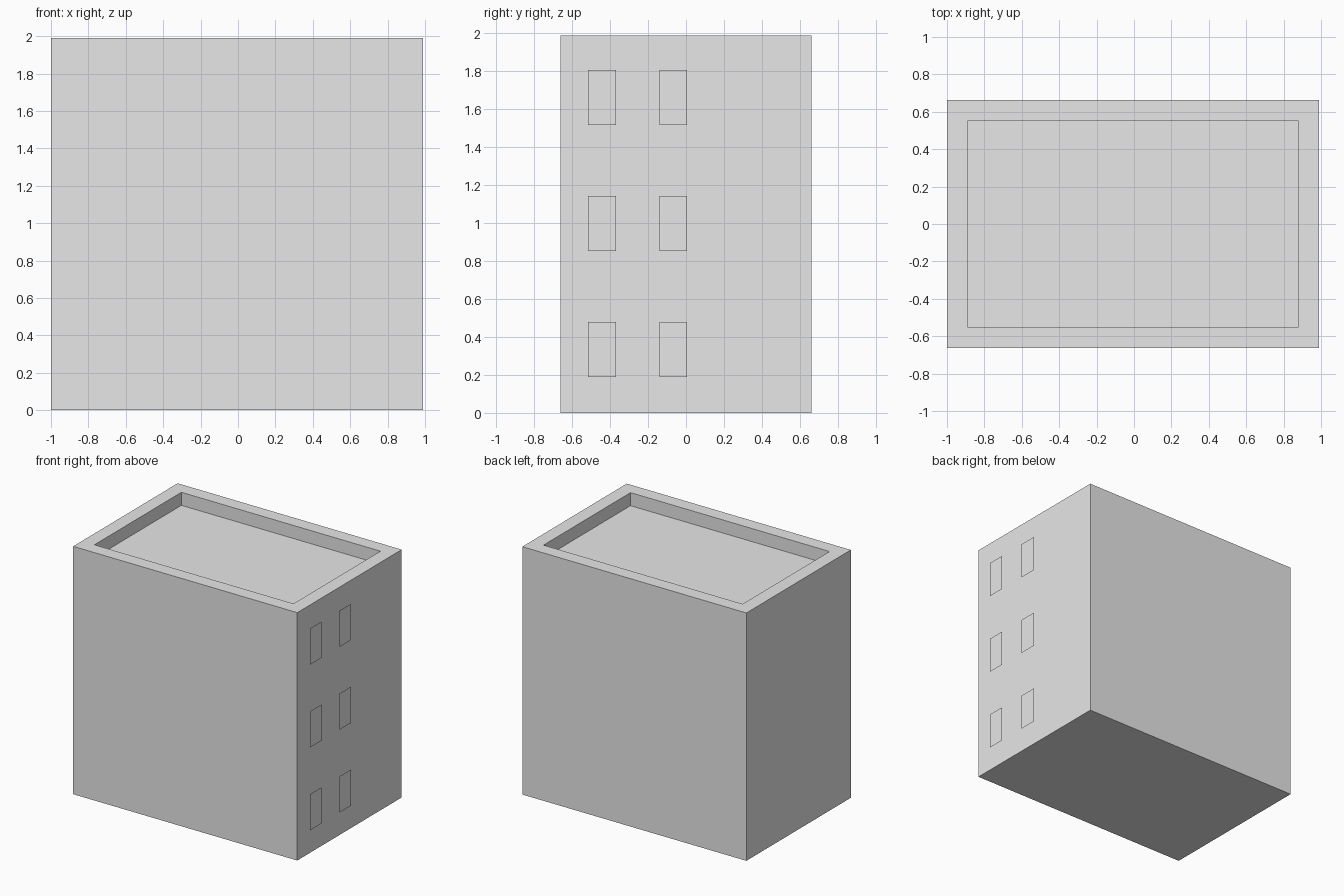
import bpy, bmesh
from mathutils import Vector

cube = bpy.data.objects.get("Cube")
if cube:
    bpy.data.objects.remove(cube, do_unlink=True)

# Single plain grey
GREY = (0.8, 0.8, 0.8, 1.0)
grey = bpy.data.materials.new("plain grey")
grey.use_nodes = True
grey.diffuse_color = GREY
grey.node_tree.nodes["Principled BSDF"].inputs["Base Color"].default_value = GREY


def add_object(name, bm):
    mesh = bpy.data.meshes.new(name)
    bm.to_mesh(mesh)
    bm.free()
    mesh.materials.append(grey)
    obj = bpy.data.objects.new(name, mesh)
    bpy.context.collection.objects.link(obj)
    return obj


# Building block, with a sunken roof behind a parapet
WIDTH, DEPTH, HEIGHT = 1.99, 1.325, 1.99
PARAPET, ROOF_DROP = 0.157, 0.105
bm = bmesh.new()
bmesh.ops.create_cube(bm, size=1)
bmesh.ops.scale(bm, vec=(WIDTH, DEPTH, HEIGHT), verts=bm.verts)
bmesh.ops.translate(bm, vec=(-0.005, 0, HEIGHT / 2), verts=bm.verts)
roof = max(bm.faces, key=lambda f: f.calc_center_median().z)
bmesh.ops.inset_individual(bm, faces=[roof], thickness=PARAPET)
walls = bmesh.ops.extrude_discrete_faces(bm, faces=[roof])
bmesh.ops.translate(bm, vec=(0, 0, -ROOF_DROP), verts=walls["faces"][0].verts)
bmesh.ops.recalc_face_normals(bm, faces=bm.faces)
add_object("building", bm)

# Window panes standing just off the left wall, two on each of three floors
PANE_X, PANE_W, PANE_H = 1.0, 0.147, 0.29
for floor, z in enumerate((0.333, 0.998, 1.663), 1):
    for place, y in (("front", -0.442), ("middle", -0.067)):
        bm = bmesh.new()
        corners = [(-1, -1), (1, -1), (1, 1), (-1, 1)]
        bm.faces.new([bm.verts.new(Vector((PANE_X, y + a * PANE_W / 2, z + b * PANE_H / 2)))
                      for a, b in corners])
        add_object(f"{place}_window_floor_{floor}", bm)
